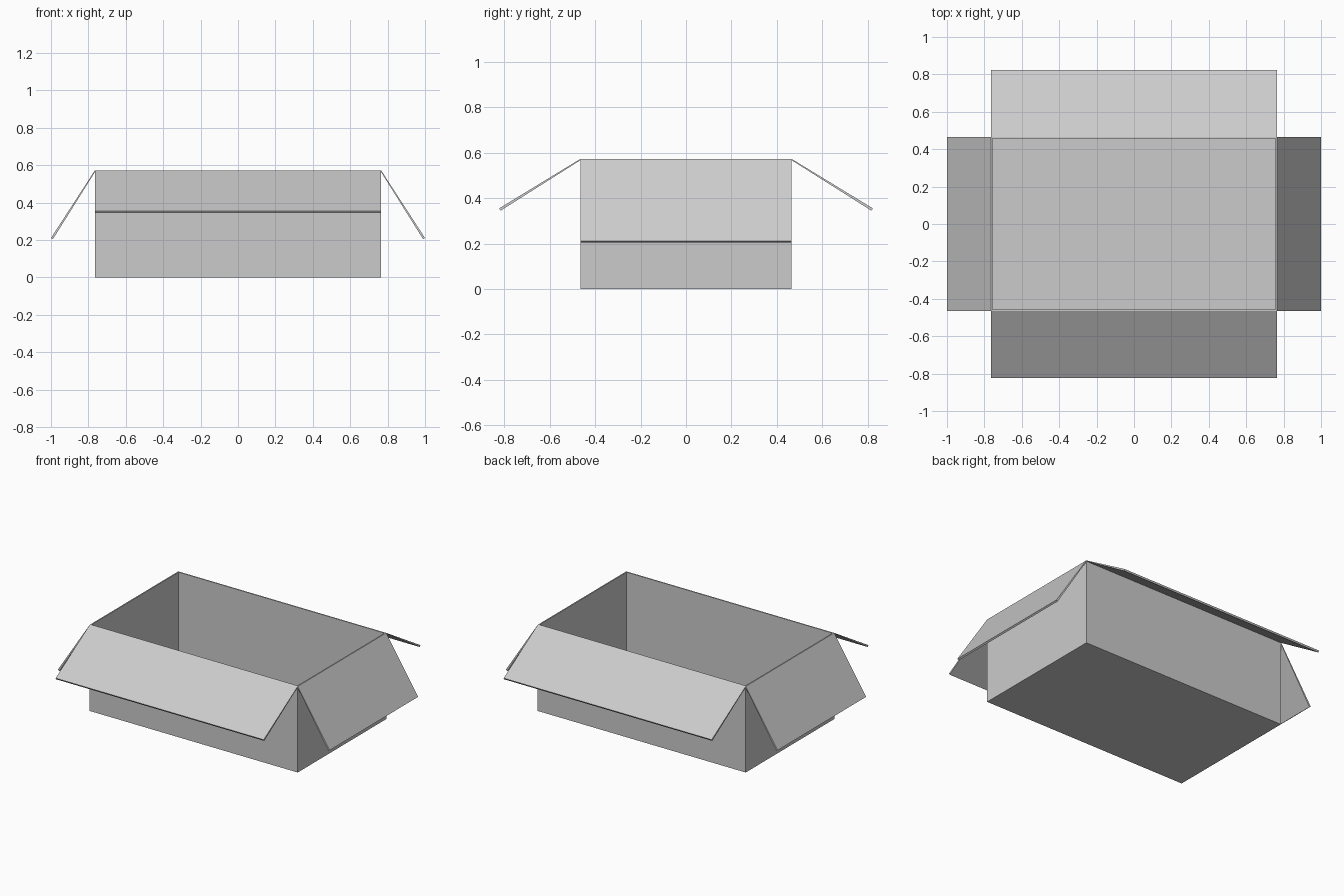
import bpy
from mathutils import Vector

cube = bpy.data.objects.get("Cube")
if cube:
    bpy.data.objects.remove(cube, do_unlink=True)

# One plain grey card colour
card = bpy.data.materials.new("grey card")
card.use_nodes = True
GREY = (0.6, 0.6, 0.6, 1)
card.diffuse_color = GREY
card.node_tree.nodes["Principled BSDF"].inputs["Base Color"].default_value = GREY

HX, HY, H = 0.765, 0.465, 0.573   # half width, half depth, wall height
T = 0.008                         # card thickness


def make(name, verts, faces):
    mesh = bpy.data.meshes.new(name)
    mesh.from_pydata(verts, [], faces)
    mesh.materials.append(card)
    obj = bpy.data.objects.new(name, mesh)
    bpy.context.collection.objects.link(obj)
    return obj


def ring(hx, hy, z):
    return [(-hx, -hy, z), (hx, -hy, z), (hx, hy, z), (-hx, hy, z)]


# Open tray: outer shell, thin rim, inner walls and floor
rings = (ring(HX, HY, 0) + ring(HX, HY, H)
         + ring(HX - T, HY - T, H) + ring(HX - T, HY - T, T))
faces = [(3, 2, 1, 0), (12, 13, 14, 15)]
for level in range(0, 12, 4):
    for i in range(4):
        j = (i + 1) % 4
        faces.append((level + i, level + j, level + 4 + j, level + 4 + i))
make("box_body", rings, faces)


def flap(name, out, along, hinge, half, tip, tip_z):
    """Sloping panel hinged on the rim, slightly thinner at the fold."""
    out, along, up = Vector(out), Vector(along), Vector((0, 0, 1))
    top_in = out * hinge + up * H
    top_out = out * tip + up * tip_z
    slope = (top_out - top_in).normalized()
    under = out * slope.z - up * slope.dot(out)
    profile = [top_in, top_out, top_out + under * 0.012, top_in + under * 0.005]
    verts = [p + along * s for s in (-half, half) for p in profile]
    sides = [(i, (i + 1) % 4, (i + 1) % 4 + 4, i + 4) for i in range(4)]
    make(name, verts, [(3, 2, 1, 0), (4, 5, 6, 7)] + sides)


# Four folded-out flaps
flap("front_flap", (0, -1, 0), (1, 0, 0), HY, HX, 0.823, 0.355)
flap("back_flap", (0, 1, 0), (-1, 0, 0), HY, HX, 0.823, 0.355)
flap("left_flap", (1, 0, 0), (0, 1, 0), HX, HY, 1.0, 0.211)
flap("right_flap", (-1, 0, 0), (0, -1, 0), HX, HY, 1.0, 0.211)
